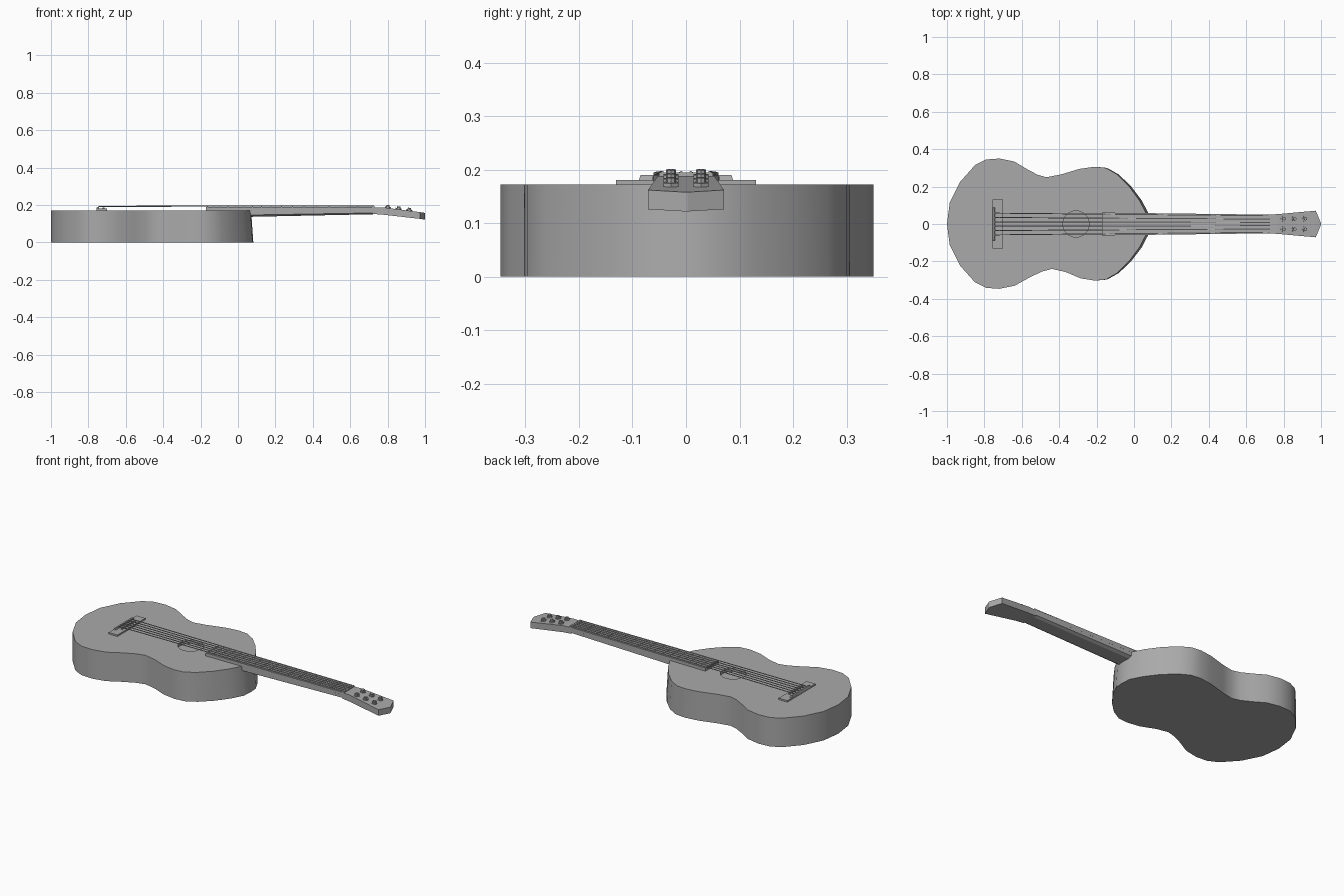
import bpy, bmesh, math
from mathutils import Vector, Matrix

cube = bpy.data.objects.get("Cube")
if cube:
    bpy.data.objects.remove(cube, do_unlink=True)

grey = bpy.data.materials.new("plain grey")
grey.use_nodes = True
COLOUR = (0.4, 0.4, 0.4, 1)
grey.diffuse_color = COLOUR
grey.node_tree.nodes["Principled BSDF"].inputs["Base Color"].default_value = COLOUR


def finish(name, bm, smooth_angle=None):
    """Turn a bmesh into a named grey object."""
    bmesh.ops.recalc_face_normals(bm, faces=bm.faces)
    mesh = bpy.data.meshes.new(name)
    bm.to_mesh(mesh)
    bm.free()
    mesh.materials.append(grey)
    if smooth_angle:
        mesh.shade_smooth()
        mesh.set_sharp_from_angle(angle=math.radians(smooth_angle))
    obj = bpy.data.objects.new(name, mesh)
    bpy.context.collection.objects.link(obj)
    return obj


def loft(name, rings, smooth_angle=None):
    """Skin a row of equal rings and cap both ends."""
    bm = bmesh.new()
    loops = [[bm.verts.new(p) for p in ring] for ring in rings]
    count = len(loops[0])
    for a, b in zip(loops, loops[1:]):
        for i in range(count):
            j = (i + 1) % count
            bm.faces.new((a[i], a[j], b[j], b[i]))
    bm.faces.new(loops[0])
    bm.faces.new(loops[-1])
    return finish(name, bm, smooth_angle)


def box(name, x0, x1, half_y, z0, z1, taper=0):
    """Block lying along x, with its top narrowed by taper."""
    def ring(z, t):
        return [(x0 + t, -half_y + t, z), (x1 - t, -half_y + t, z),
                (x1 - t, half_y - t, z), (x0 + t, half_y - t, z)]
    return loft(name, [ring(z0, 0), ring(z1, taper)])


def rod(name, start, end, radius, sides, smooth_angle=None):
    start, end = Vector(start), Vector(end)
    axis = end - start
    turn = axis.to_track_quat('Z', 'Y').to_matrix().to_4x4()
    bm = bmesh.new()
    bmesh.ops.create_cone(bm, cap_ends=True, segments=sides, radius1=radius,
                          radius2=radius, depth=axis.length,
                          matrix=Matrix.Translation((start + end) / 2) @ turn)
    return finish(name, bm, smooth_angle)


# Body: a half outline mirrored across the long axis, with an uneven waist
TOP = 0.172
half = [(-.985, .115), (-.93, .225), (-.85, .315), (-.79, .345), (-.72, .35),
        (-.64, .334), (-.57, .292), (-.515, .263), (-.468, .25), (-.39, .265),
        (-.29, .295), (-.21, .306), (-.15, .3), (-.09, .265), (-.025, .2),
        (.03, .125), (.066, .055)]


def lower(p):
    x, y = p
    waist = math.exp(-((x + .45) / .12) ** 2)
    return x + .03 * waist, -y * (.99 - .03 * waist)


outline = [(-1, 0)] + half + [(.07, 0)] + [lower(p) for p in reversed(half)]
base = [(x + .012 * max(0, min(1, (x + .3) / .3)), y, 0) for x, y in outline]
body = loft("body", [base, [(x, y, TOP) for x, y in outline]])

# Sound hole: recess sunk into the top
HOLE_X, HOLE_R = -.31, .07
cutter = rod("hole_cutter", (HOLE_X, 0, TOP - .02), (HOLE_X, 0, TOP + .1), HOLE_R, 32)
cutter.hide_render = True
cut = body.modifiers.new("sound_hole", 'BOOLEAN')
cut.object = cutter
cut.operation = 'DIFFERENCE'
cut.solver = 'EXACT'
bpy.context.view_layer.update()
carved = bpy.data.meshes.new_from_object(
    body.evaluated_get(bpy.context.evaluated_depsgraph_get()))
body.modifiers.clear()
body.data = carved
bpy.data.objects.remove(cutter, do_unlink=True)
carved.shade_smooth()
carved.set_sharp_from_angle(angle=math.radians(35))

# Neck: bevelled underside, sloping up towards the head
def neck_ring(x, w, top, mid, low):
    return [(x, -w, top), (x, w, top), (x, w, mid),
            (x, w * .7, low), (x, -w * .7, low), (x, -w, mid)]


loft("neck", [neck_ring(.02, .058, .175, .146, .136),
              neck_ring(.74, .05, .175, .158, .151)])

# Headstock: widens, tilts back and ends in a shallow point
head = [(.72, .05, .188, .152), (.77, .053, .188, .149),
        (.972, .071, .162, .126), (1, .003, .158, .122)]
loft("headstock", [[(x, -w, hi), (x, w, hi), (x, w, lo), (x, -w, lo)]
                   for x, w, hi, lo in head])

# Fingerboard
NUT_X, SADDLE_X, BOARD_END = .72, -.745, -.17
BOARD_TOP = .19


def board_half_width(x):
    return .05 + .011 * (NUT_X - x) / (NUT_X - BOARD_END)


loft("fingerboard", [[(x, -w, .17), (x, w, .17), (x, w, BOARD_TOP), (x, -w, BOARD_TOP)]
                     for x in (BOARD_END, NUT_X) for w in [board_half_width(x)]])
box("nut", NUT_X - .003, NUT_X + .01, .05, .18, .195)

# Frets: spaced by equal temperament along the string length
for n in range(1, 17):
    x = NUT_X - (NUT_X - SADDLE_X) * (1 - 2 ** (-n / 12))
    box(f"fret_{n}", x - .002, x + .002, board_half_width(x), BOARD_TOP - .002, BOARD_TOP + .002)

# Bridge with saddle
box("bridge", -.757, -.7, .131, TOP - .002, .181)
box("saddle", -.757, -.742, .088, .18, .19, .003)

# Strings and the bridge pins holding them
for i in range(6):
    t = i / 2.5 - 1
    rod(f"string_{i + 1}", (SADDLE_X, t * .058, .193), (NUT_X + .008, t * .044, .195), .0028, 6, 40)
    rod(f"bridge_pin_{i + 1}", (-.72, t * .058, .178), (-.72, t * .058, .187), .005, 8)

# Tuning pegs: hexagonal collars and posts set square to the tilted head
tilt = Vector((.026, 0, .202)).normalized()
for col, x in enumerate((.8, .858, .915)):
    surface = .188 - (x - .77) * .129
    for side in (-1, 1):
        foot = Vector((x, side * .028, surface - .002))
        name = f"{'left' if side > 0 else 'right'}_{col + 1}"
        rod("peg_collar_" + name, foot, foot + tilt * .009, .016, 6)
        rod("peg_post_" + name, foot, foot + tilt * .018, .009, 8)
